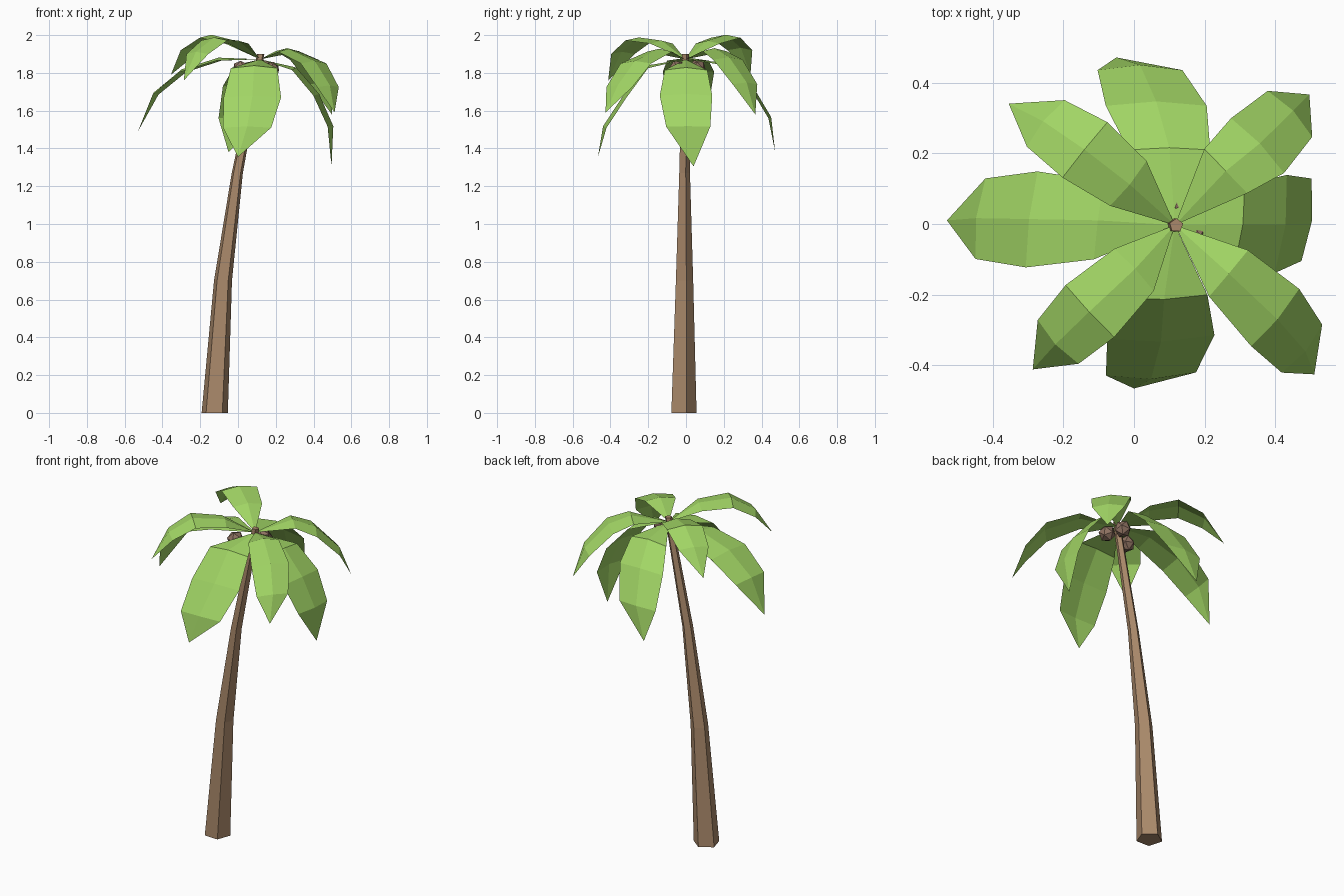
import bpy, bmesh, math
from mathutils import Vector, Matrix

if "Cube" in bpy.data.objects:
    bpy.data.objects.remove(bpy.data.objects["Cube"])


def material(name, rgb):
    m = bpy.data.materials.new(name)
    m.diffuse_color = (*rgb, 1)
    m.use_nodes = True
    m.node_tree.nodes["Principled BSDF"].inputs["Base Color"].default_value = m.diffuse_color
    return m


GREEN = material("leaf_green", (0.36, 0.67, 0.13))
BARK = material("bark_brown", (0.40, 0.25, 0.145))
NUT = material("coconut_brown", (0.27, 0.165, 0.12))


def finish(bm, name, mat):
    mesh = bpy.data.meshes.new(name)
    bm.to_mesh(mesh)
    bm.free()
    mesh.materials.append(mat)
    ob = bpy.data.objects.new(name, mesh)
    bpy.context.collection.objects.link(ob)
    return ob


# Trunk: five-sided, tapering and bending towards +x (x, y, z, radius)
path = [(-0.124, -0.017, 0, 0.073), (-0.08, -0.012, 0.70, 0.050),
        (-0.004, -0.01, 1.27, 0.031), (0.12, -0.004, 1.90, 0.02)]
bm = bmesh.new()
rings = []
for x, y, z, r in path:
    angles = [math.radians(16 + 72 * k) for k in range(5)]
    rings.append([bm.verts.new((x + r * math.cos(a), y + r * math.sin(a), z)) for a in angles])
for lo, hi in zip(rings, rings[1:]):
    for k in range(5):
        n = (k + 1) % 5
        bm.faces.new((lo[k], lo[n], hi[n], hi[k]))
bm.faces.new(rings[0][::-1])
bm.faces.new(rings[-1])
finish(bm, "trunk", BARK)

# Coconuts hanging under the crown
for i, (x, y, z) in enumerate([(0.015, -0.045, 1.82), (0.175, -0.02, 1.815), (0.13, 0.06, 1.825)]):
    bm = bmesh.new()
    bmesh.ops.create_icosphere(bm, subdivisions=1, radius=0.048,
                               matrix=Matrix.Translation((x, y, z)) @ Matrix.Rotation(i + 0.4, 4, 'X'))
    finish(bm, f"coconut_{i + 1}", NUT)

ROOT = Vector((0.116, -0.003, 1.872))


def frond(name, side_angle, width, spine):
    """Folded leaf: root point, three ridged cross-sections, tip point."""
    a = math.radians(side_angle)
    side = Vector((math.cos(a), math.sin(a), 0))
    pts = [ROOT] + [Vector(p) for p in spine]
    bm = bmesh.new()
    rows = []
    for i, k in ((1, 0.81), (2, 1.0), (3, 0.84)):
        normal = (pts[i + 1] - pts[i - 1]).cross(side).normalized()
        if normal.z < 0:
            normal.negate()
        half = side * width * k
        rows.append([bm.verts.new(p) for p in
                     (pts[i] - half, pts[i] + normal * 0.016, pts[i] + half)])
    root, tip = bm.verts.new(pts[0]), bm.verts.new(pts[4])
    for j in (0, 1):
        bm.faces.new((root, rows[0][j], rows[0][j + 1]))
        for lo, hi in zip(rows, rows[1:]):
            bm.faces.new((lo[j], hi[j], hi[j + 1], lo[j + 1]))
        bm.faces.new((rows[2][j], tip, rows[2][j + 1]))
    bmesh.ops.recalc_face_normals(bm, faces=bm.faces)
    if sum(f.normal.z for f in bm.faces) < 0:
        bmesh.ops.reverse_faces(bm, faces=bm.faces)
    finish(bm, name, GREEN)


# Large drooping fronds
frond("frond_left", 83, 0.137, [(-0.10, 0.01, 1.865), (-0.29, 0.013, 1.805), (-0.435, 0.015, 1.685), (-0.53, 0.01, 1.49)])
frond("frond_right", 83, 0.14, [(0.30, 0, 1.815), (0.416, 0, 1.68), (0.489, 0.012, 1.515), (0.495, 0.04, 1.305)])
frond("frond_back", 0, 0.143, [(0.10, 0.21, 1.84), (0.063, 0.335, 1.73), (0.017, 0.436, 1.56), (-0.05, 0.472, 1.38)])
frond("frond_front", 2, 0.152, [(0.085, -0.205, 1.825), (0.076, -0.32, 1.67), (0.048, -0.425, 1.51), (0, -0.466, 1.355)])
# Smaller diagonal fronds that rise before drooping
frond("frond_back_left", 51, 0.101, [(-0.016, 0.115, 1.955), (-0.139, 0.21, 1.986), (-0.25, 0.285, 1.92), (-0.355, 0.341, 1.79)])
frond("frond_front_left", -47, 0.101, [(0, -0.13, 1.955), (-0.125, -0.247, 1.972), (-0.215, -0.334, 1.90), (-0.287, -0.412, 1.76)])
frond("frond_back_right", -46, 0.108, [(0.26, 0.15, 1.915), (0.35, 0.222, 1.87), (0.442, 0.312, 1.74), (0.497, 0.367, 1.58)])
frond("frond_front_right", 50, 0.106, [(0.268, -0.14, 1.912), (0.40, -0.265, 1.85), (0.476, -0.353, 1.725), (0.511, -0.426, 1.59)])
